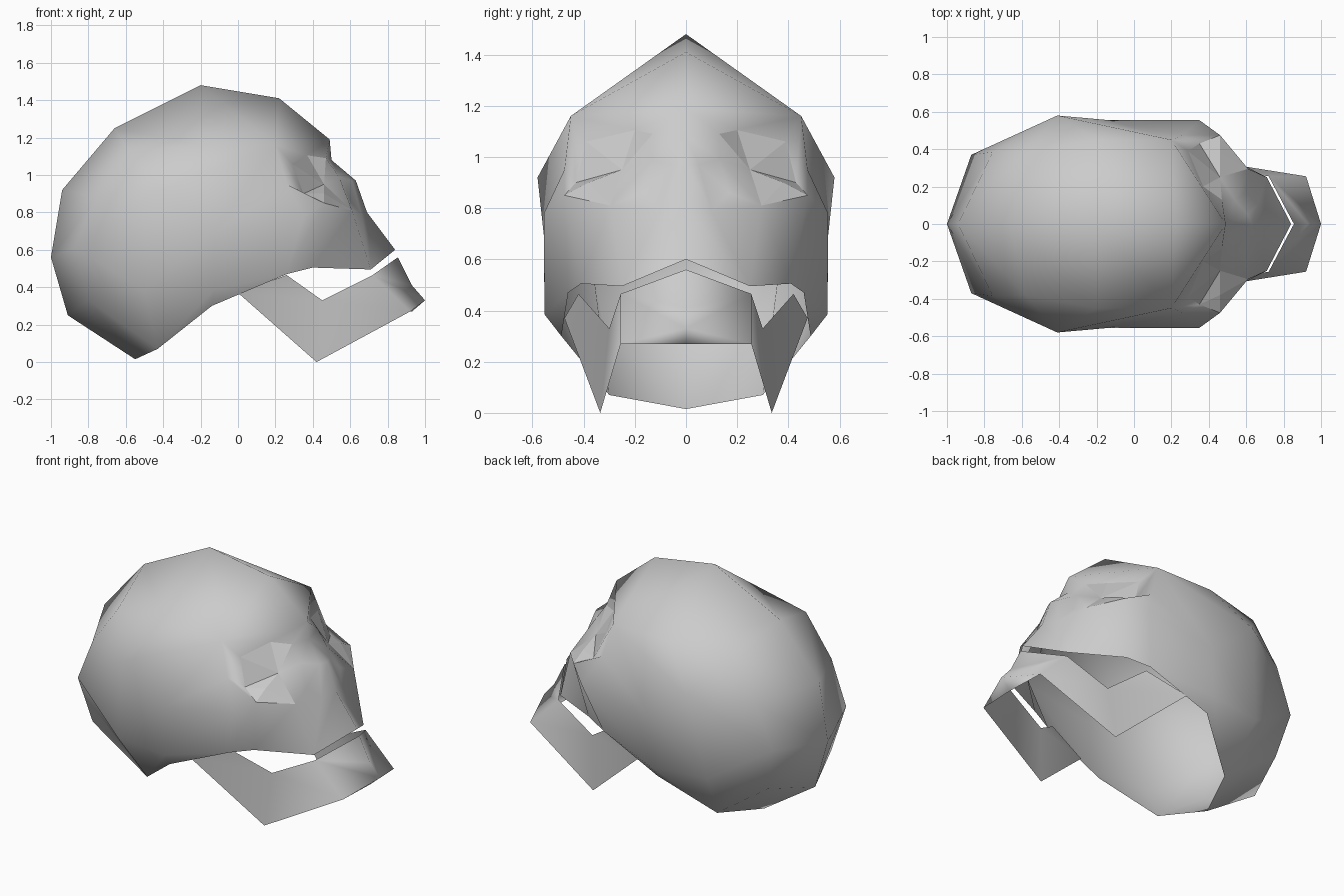
import bpy, bmesh, math
from mathutils import Vector

if "Cube" in bpy.data.objects:
    bpy.data.objects.remove(bpy.data.objects["Cube"])

bone = bpy.data.materials.new("bone grey")
bone.diffuse_color = (0.6, 0.6, 0.6, 1)
bone.use_nodes = True
bone.node_tree.nodes["Principled BSDF"].inputs["Base Color"].default_value = bone.diffuse_color


def half_shell(name, points, faces, centre, crease, sharp=()):
    """Build the +y half as an open shell, face it outwards and mirror it."""
    bm = bmesh.new()
    v = {k: bm.verts.new(p) for k, p in points.items()}
    for f in faces:
        bm.faces.new([v[k] for k in f.split()])
    bmesh.ops.recalc_face_normals(bm, faces=bm.faces)
    out = sum((f.calc_center_median() - Vector(centre)).dot(f.normal) * f.calc_area() for f in bm.faces)
    if out < 0:
        bmesh.ops.reverse_faces(bm, faces=bm.faces)
    for f in bm.faces:
        f.smooth = True
    hard = {v[k] for k in sharp}
    for e in bm.edges:
        bent = len(e.link_faces) == 2 and e.calc_face_angle() > math.radians(crease)
        e.smooth = not (bent or hard.issuperset(e.verts))
    me = bpy.data.meshes.new(name)
    bm.to_mesh(me)
    bm.free()
    me.materials.append(bone)
    ob = bpy.data.objects.new(name, me)
    bpy.context.collection.objects.link(ob)
    m = ob.modifiers.new("mirror", 'MIRROR')
    m.use_axis = (False, True, False)
    m.use_clip = True
    m.merge_threshold = 0.001


# braincase: centre line, side row and widest row
midline = [(-.55, .015), (-.91, .25), (-1, .56), (-.94, .92), (-.66, 1.25),
           (-.2, 1.48), (.22, 1.41), (.49, 1.19)]
side = [(-.43, .30, .07), (-.80, .32, .33), (-.87, .37, .61), (-.755, .385, .88),
        (-.58, .38, 1.13), (-.2, .45, 1.16), (.2, .45, 1.16)]
pts = {f"C{i}": (x, 0, z) for i, (x, z) in enumerate(midline)}
pts.update({f"L{i}": p for i, p in enumerate(side)})
pts.update(W1=(-.50, .50, .38), W2=(-.41, .58, .92), W3=(-.13, .555, .69),
           A=(-.13, .553, .385), B=(-.14, .487, .30))
faces = [f"C{i} C{i+1} L{i+1} L{i}" for i in range(6)]
faces += ["C6 C7 L6", "L0 L1 L2 W1", "L2 L3 W2 W1", "L3 L4 W2", "L4 L5 W2",
          "L5 L6 W2", "W2 L6 W3", "L6 P W3", "P K3 W3", "W1 W2 W3 A", "L0 W1 A B"]

# nose line, nostril edge, cheekbone and upper jaw edge
pts.update(N1=(.50, 0, 1.08), N2=(.63, 0, .97), N3=(.69, 0, .80), N4=(.84, 0, .60),
           n0=(.61, .05, .97), n1=(.66, .10, .79), s=(.60, .17, .86), e1=(.54, .13, .99),
           K1=(.61, .295, .81), K2=(.46, .475, .85), K3=(.35, .555, .78),
           T1=(.71, .25, .495), T2=(.40, .41, .505), T3=(.26, .46, .47),
           P=(.26, .475, .95))
faces += ["N1 b1 e1 n0", "N1 n0 N2", "N2 n0 n1 N3", "n0 e1 s", "n0 s n1", "e1 K1 s",
          "s K1 n1", "n1 K1 T1", "N3 n1 T1 N4",
          "K1 K2 T2 T1", "K2 K3 T3 T2", "K3 W3 A T3", "A B T3"]

# brow and flat eye socket panels
pts.update(b1=(.47, .13, 1.09), b2=(.37, .20, 1.105), b3=(.29, .39, 1.06),
           b4=(.35, .43, .90), b5=(.46, .38, .90), D=(.46, .25, .95))
faces += ["C7 N1 b1", "C7 b1 b2 L6", "L6 b2 b3", "L6 b3 b4 P", "P b4 K2", "P K2 K3",
          "b4 b5 K2", "b5 K1 K2"]
rim = ["b1", "b2", "b3", "b4", "b5", "K1", "e1"]
faces += [f"{p} {q} D" for p, q in zip(rim, rim[1:] + rim[:1])]
half_shell("skull", pts, faces, (-.1, 0, .7), 75, rim[:6] + ["K2", "D"])

# lower jaw: thin open band with a chin
jaw = dict(J0=(0, .475, .37), J1=(.26, .42, .465), J2=(.45, .30, .33), J3=(.72, .255, .465),
           J4=(.855, 0, .56), J5=(.42, .335, 0), J6=(.92, .255, .27),
           m=(.93, 0, .41), c=(1, 0, .33), q=(.93, 0, .27))
half_shell("lower_jaw", jaw, ["J0 J1 J2 J5", "J2 J3 J6 J5", "J3 J4 m", "J3 m c J6", "J6 c q"],
           (.4, 0, .3), 180)
